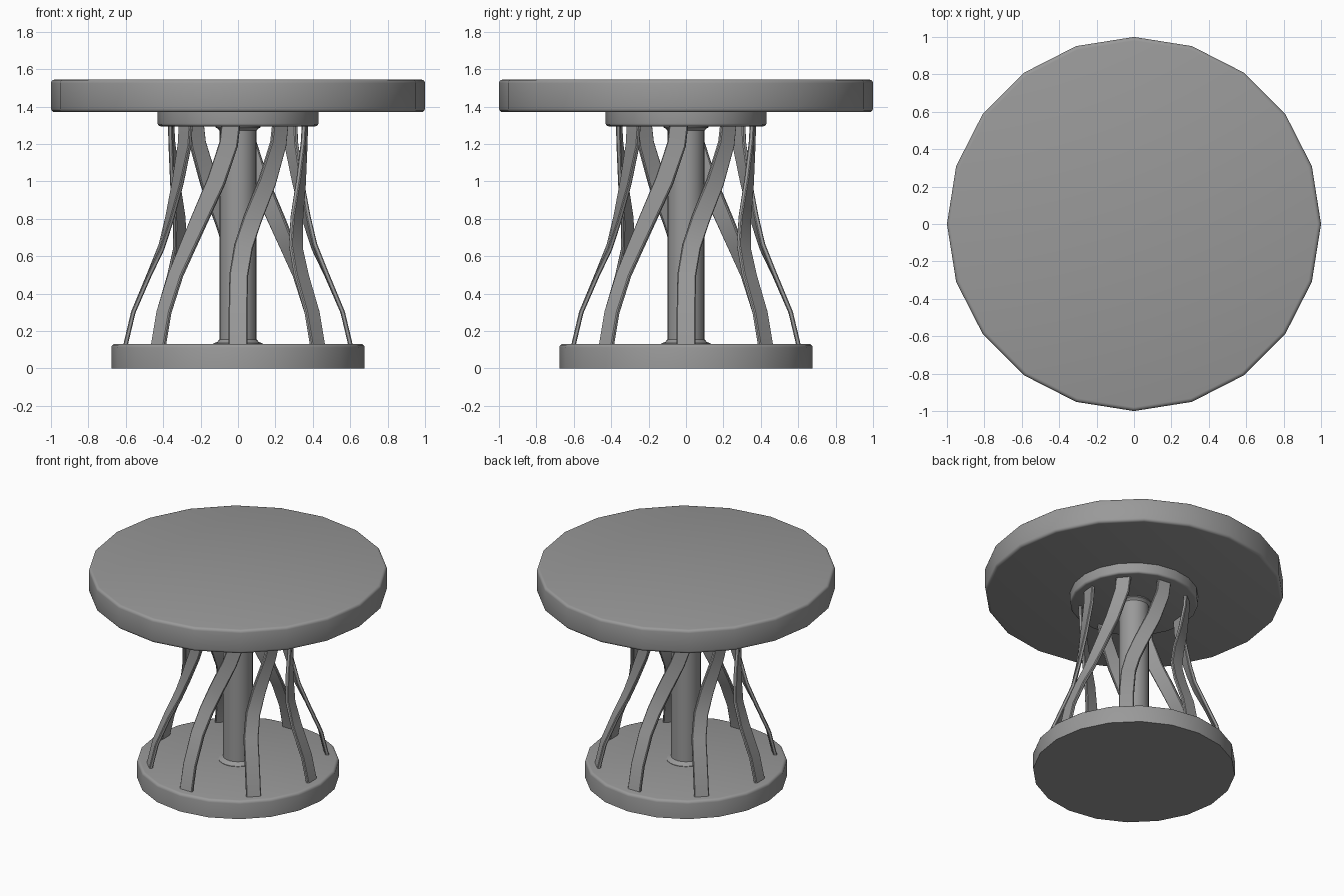
import bpy, bmesh, math
from mathutils import Vector

cube = bpy.data.objects.get("Cube")
if cube:
    bpy.data.objects.remove(cube, do_unlink=True)

grey = bpy.data.materials.new("plain grey")
grey.use_nodes = True
COLOUR = (0.32, 0.32, 0.32, 1)
grey.diffuse_color = COLOUR
grey.node_tree.nodes["Principled BSDF"].inputs["Base Color"].default_value = COLOUR


def finish(name, bm):
    """Turn a bmesh into a smooth-shaded object with the grey material."""
    bmesh.ops.recalc_face_normals(bm, faces=bm.faces)
    mesh = bpy.data.meshes.new(name)
    bm.to_mesh(mesh)
    bm.free()
    mesh.materials.append(grey)
    obj = bpy.data.objects.new(name, mesh)
    bpy.context.collection.objects.link(obj)
    bpy.ops.object.select_all(action='DESELECT')
    obj.select_set(True)
    bpy.context.view_layer.objects.active = obj
    bpy.ops.object.shade_smooth_by_angle(angle=math.radians(35))
    return obj


def skin(bm, rings):
    """Join closed rings of points with quads and cap both ends."""
    loops = [[bm.verts.new(p) for p in ring] for ring in rings]
    n = len(loops[0])
    for a, b in zip(loops, loops[1:]):
        for i in range(n):
            j = (i + 1) % n
            bm.faces.new((a[i], a[j], b[j], b[i]))
    bm.faces.new(loops[0][::-1])
    bm.faces.new(loops[-1])


def lathe(name, profile, sides=20):
    """Spin a (radius, height) profile about the z axis."""
    steps = [math.tau * i / sides for i in range(sides)]
    bm = bmesh.new()
    skin(bm, [[(r * math.cos(a), r * math.sin(a), z) for a in steps] for r, z in profile])
    return finish(name, bm)


def disc(name, radius, low, high, round_top, round_bottom):
    """Disc with optional rounded rims."""
    arc = [math.pi / 2 * i / 3 for i in range(4)]

    def rim(b, z, up):
        if b == 0:
            return [(radius, z)]
        return [(radius - b + b * math.cos(a), z + up * b * (math.sin(a) - 1)) for a in arc]

    return lathe(name, rim(round_bottom, low, -1)[::-1] + rim(round_top, high, 1))


# Table top, collar and base
disc("table_top", 1.0, 1.37, 1.545, 0.02, 0.02)
disc("top_collar", 0.43, 1.295, 1.372, 0, 0.015)
disc("base", 0.677, 0, 0.132, 0.02, 0)

# Central column with small flares at both ends
lathe("column", [(0.13, 0.12), (0.13, 0.135), (0.112, 0.141), (0.1, 0.155),
                 (0.1, 1.272), (0.108, 1.283), (0.12, 1.288), (0.12, 1.3)])

# Twisted slats: (height, radius, twist in degrees)
PATH = [(0.11, 0.605, 0), (0.3, 0.56, 0), (0.5, 0.475, 0.5), (0.65, 0.41, 4),
        (0.8, 0.375, 12), (1.0, 0.357, 26), (1.2, 0.357, 37), (1.31, 0.36, 39)]
HALF_WIDTH, HALF_DEPTH, CHAMFER = 0.05, 0.012, 0.005


def slat(name, start):
    centres, radials = [], []
    for z, r, twist in PATH:
        a = math.radians(start + twist)
        radials.append(Vector((math.cos(a), math.sin(a), 0)))
        centres.append(radials[-1] * r + Vector((0, 0, z)))
    w, d, c = HALF_WIDTH, HALF_DEPTH, CHAMFER
    section = [(w, c - d), (w, d - c), (w - c, d), (c - w, d),
               (-w, d - c), (-w, c - d), (c - w, -d), (w - c, -d)]
    rings = []
    last = len(centres) - 1
    for i, (p, radial) in enumerate(zip(centres, radials)):
        along = (centres[min(i + 1, last)] - centres[max(i - 1, 0)]).normalized()
        side = along.cross(radial).normalized()
        out = side.cross(along)
        rings.append([p + side * u + out * v for u, v in section])
    bm = bmesh.new()
    skin(bm, rings)
    finish(name, bm)


for k in range(8):
    slat(f"slat_{k + 1}", 45 * k)
